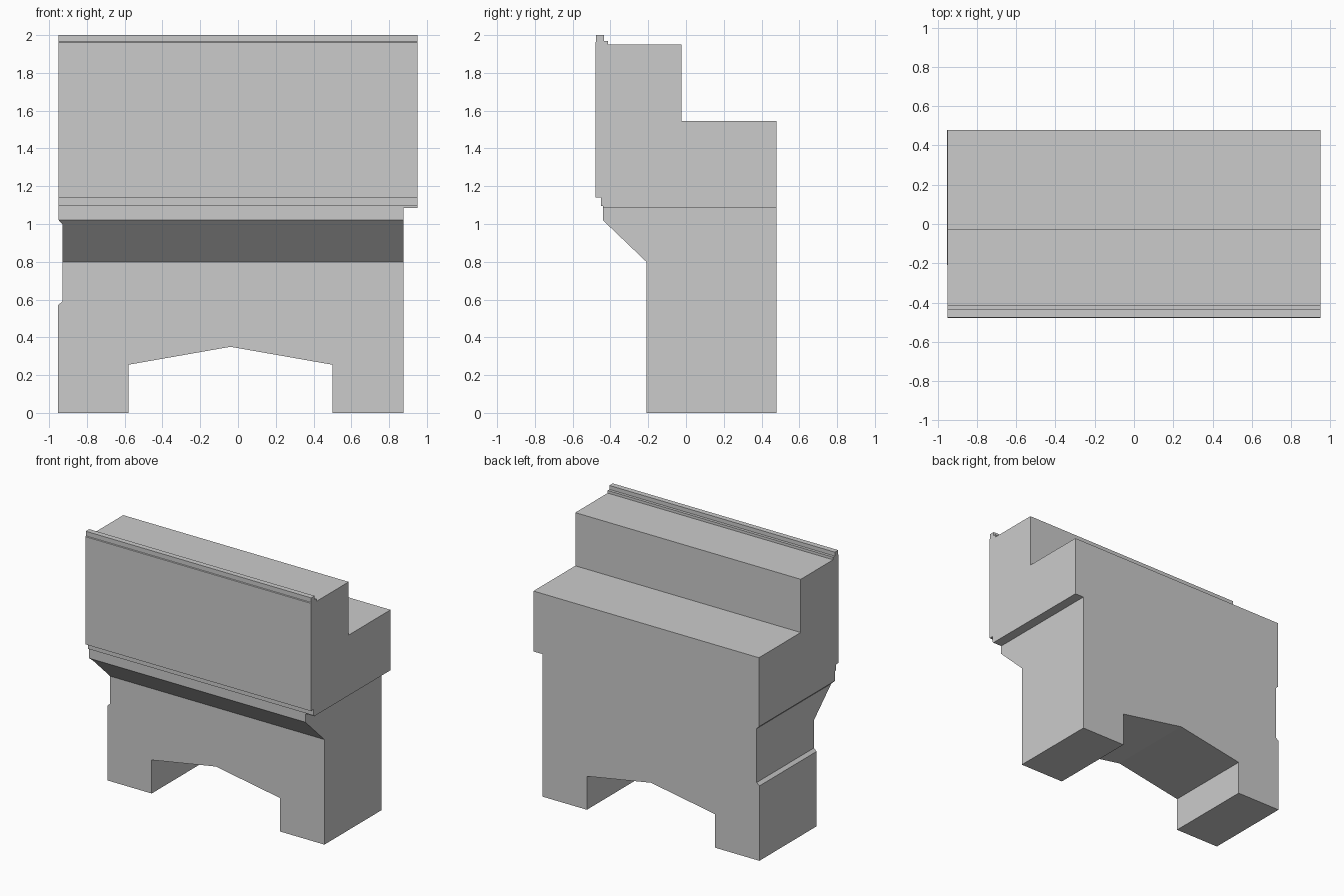
import bpy
import bmesh

cube = bpy.data.objects.get("Cube")
if cube:
    bpy.data.objects.remove(cube, do_unlink=True)

grey = bpy.data.materials.new("plain grey")
grey.use_nodes = True
colour = (0.6, 0.6, 0.6, 1)
grey.diffuse_color = colour
grey.node_tree.nodes["Principled BSDF"].inputs["Base Color"].default_value = colour


def prism(name, profile, place, start, end):
    """Extrude a closed 2D profile between two positions along its normal axis."""
    bm = bmesh.new()
    rings = [[bm.verts.new(place(a, b, d)) for a, b in profile] for d in (start, end)]
    for ring in rings:
        bm.faces.new(ring)
    count = len(profile)
    for i in range(count):
        j = (i + 1) % count
        bm.faces.new((rings[0][i], rings[0][j], rings[1][j], rings[1][i]))
    bmesh.ops.recalc_face_normals(bm, faces=bm.faces)
    mesh = bpy.data.meshes.new(name)
    bm.to_mesh(mesh)
    bm.free()
    mesh.materials.append(grey)
    obj = bpy.data.objects.new(name, mesh)
    bpy.context.collection.objects.link(obj)
    return obj


# Side profile (y, z): stepped top, small lip, stepped sill and sloped underside
side = [(-0.21, 0), (-0.21, 0.8), (-0.44, 1.02), (-0.44, 1.095), (-0.45, 1.095),
        (-0.45, 1.14), (-0.48, 1.14), (-0.48, 1.96), (-0.476, 1.965), (-0.476, 2),
        (-0.435, 2), (-0.435, 1.97), (-0.414, 1.97), (-0.414, 1.95),
        (-0.025, 1.95), (-0.025, 1.545), (0.478, 1.545), (0.478, 0)]
body = prism("machine_body", side, lambda y, z, x: (x, y, z), -1.1, 1.1)

# Front outline (x, z): overhang at one end, recess at the other, arch below
outline = [(-0.953, -0.1), (-0.953, 0.57), (-0.93, 0.59), (-0.93, 1),
           (-0.949, 1.02), (-0.949, 2.1), (0.95, 2.1), (0.95, 1.085),
           (0.875, 1.085), (0.875, -0.1), (0.5, -0.1), (0.5, 0.255),
           (-0.04, 0.35), (-0.58, 0.255), (-0.58, -0.1)]
cutter = prism("outline_cutter", outline, lambda x, z, y: (x, y, z), -0.7, 0.7)
cutter.hide_render = True
cutter.hide_viewport = True

trim = body.modifiers.new("outline", "BOOLEAN")
trim.operation = "INTERSECT"
trim.solver = "EXACT"
trim.object = cutter

# Bake the shape and drop the helper
bpy.context.view_layer.update()
evaluated = body.evaluated_get(bpy.context.evaluated_depsgraph_get())
final = bpy.data.meshes.new_from_object(evaluated)
body.modifiers.clear()
body.data = final
bpy.data.objects.remove(cutter, do_unlink=True)
